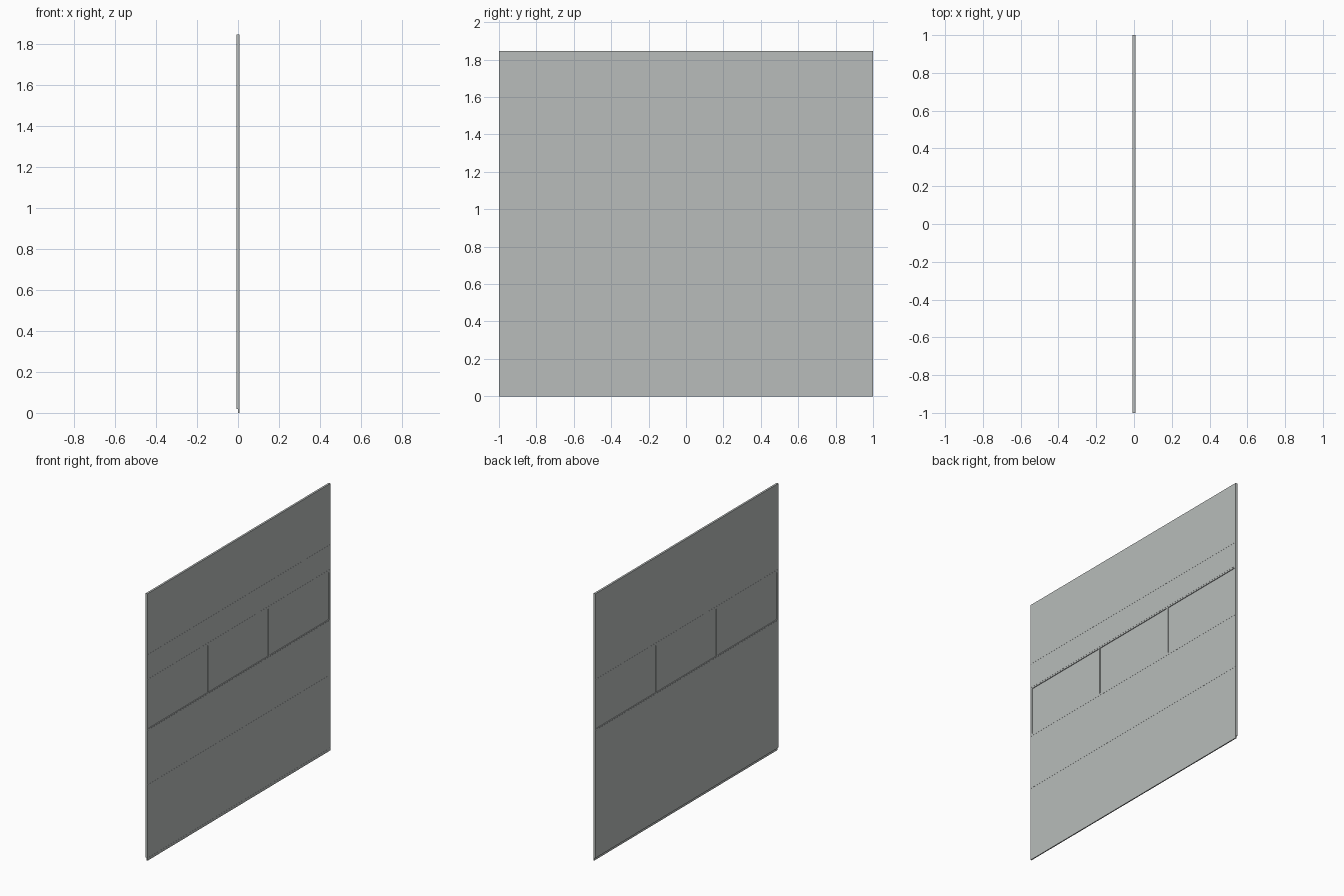
import bpy

if "Cube" in bpy.data.objects:
    bpy.data.objects.remove(bpy.data.objects["Cube"])

# One painted-metal colour for the whole thin sectional door
grey = bpy.data.materials.new("light_grey")
grey.diffuse_color = (0.48, 0.505, 0.495, 1)
grey.use_nodes = True
grey.node_tree.nodes["Principled BSDF"].inputs["Base Color"].default_value = grey.diffuse_color


def box(name, x0, x1, y0, y1, z0, z1):
    v = [(x, y, z) for x in (x0, x1) for y in (y0, y1) for z in (z0, z1)]
    f = [(0, 1, 3, 2), (4, 6, 7, 5), (0, 4, 5, 1),
         (2, 3, 7, 6), (0, 2, 6, 4), (1, 5, 7, 3)]
    me = bpy.data.meshes.new(name)
    me.from_pydata(v, [], f)
    me.materials.append(grey)
    ob = bpy.data.objects.new(name, me)
    bpy.context.collection.objects.link(ob)
    return ob


T = 0.0068      # half thickness of the slabs
R = 0.0076      # half thickness at the raised seams
TOP = 1.845

# Plain slabs above and below the window row
box("lower_panel", -T, T, -1, 1, 0.018, 0.895)
box("upper_panel", -T, T, -1, 1, 1.25, TOP)

# Bottom seal along the right-hand face
box("bottom_seal", 0, R, -1, 1, 0, 0.018)

# Window frame: rails and upright bars
box("window_rail_low", -T, T, -1, 1, 0.895, 0.908)
box("window_rail_high", -T, T, -1, 1, 1.235, 1.25)
bars = [(-1, -0.987), (-0.338, -0.326), (0.326, 0.338), (0.987, 1)]
for i, (a, b) in enumerate(bars):
    box(f"window_bar_{i}", -T, T, a, b, 0.908, 1.235)

# Recessed panes between the bars
for i in range(3):
    box(f"window_pane_{i}", -0.002, 0.002, bars[i][1], bars[i + 1][0], 0.908, 1.235)

# Slim raised seams: outer ones on one face, window ones on both
for i, z in enumerate((0.52, 1.42)):
    box(f"seam_{i}", T - 0.001, R, -1, 1, z - 0.004, z + 0.004)
for i, z in enumerate((0.897, 1.249)):
    box(f"window_seam_{i}", -R, R, -1, 1, z - 0.004, z + 0.004)
